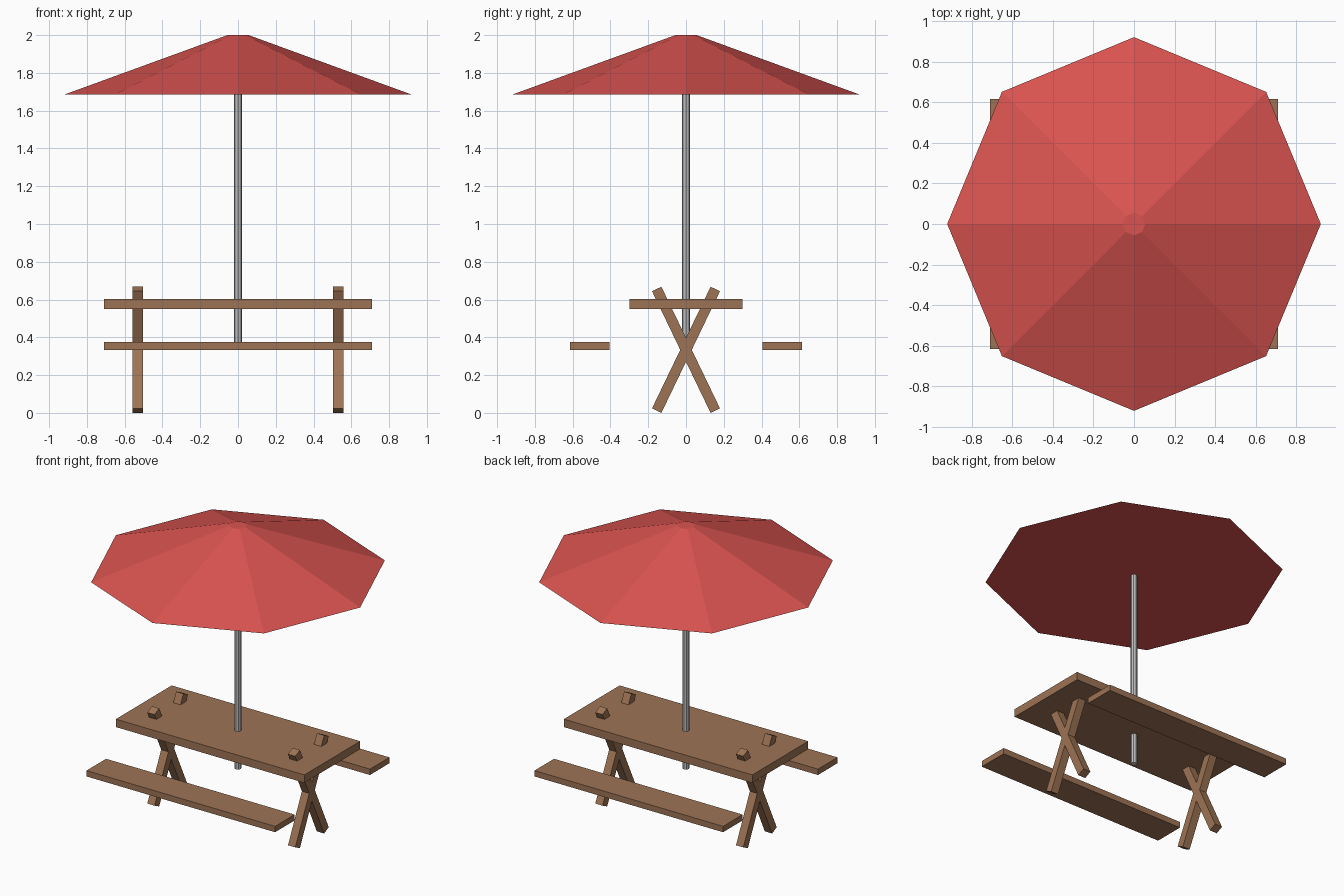
import bpy
from math import atan2, hypot

cube = bpy.data.objects.get("Cube")
if cube:
    bpy.data.objects.remove(cube, do_unlink=True)


def make_material(name, rgb):
    mat = bpy.data.materials.new(name)
    mat.use_nodes = True
    colour = (*rgb, 1)
    mat.diffuse_color = colour
    for node in mat.node_tree.nodes:
        if node.type == "BSDF_PRINCIPLED":
            node.inputs["Base Color"].default_value = colour
            node.inputs["Roughness"].default_value = 0.8
    return mat


wood = make_material("brown wood", (0.34, 0.174, 0.09))
fabric = make_material("red fabric", (0.70, 0.087, 0.08))
metal = make_material("grey metal", (0.52, 0.52, 0.52))


def finish(name, mat):
    obj = bpy.context.object
    obj.name = obj.data.name = name
    obj.data.materials.append(mat)
    return obj


def plank(name, centre, size, tilt=0):
    """Wooden box, tilted about x."""
    bpy.ops.mesh.primitive_cube_add(size=1, location=centre, rotation=(tilt, 0, 0))
    obj = finish(name, wood)
    obj.scale = size
    return obj


def tapered(name, bottom_radius, top_radius, low, high, mat):
    """Eight-sided upright cone section with corners on the axes."""
    bpy.ops.mesh.primitive_cone_add(
        vertices=8, radius1=bottom_radius, radius2=top_radius,
        depth=high - low, location=(0, 0, (low + high) / 2))
    return finish(name, mat)


# Table top and two benches
length = 1.42
plank("table_top", (0, 0, 0.577), (length, 0.60, 0.054))
for side, label in ((-1, "front"), (1, "back")):
    plank(label + "_bench", (0, side * 0.51, 0.354), (length, 0.21, 0.04))

# Crossed legs at both ends, poking through the table top
leg_width = 0.055
run, rise = 0.155, 0.322
for x, end in ((-0.53, "right"), (0.53, "left")):
    for lean, label in ((-1, "forward"), (1, "backward")):
        plank(f"{end}_leg_{label}", (x, 0, 0.334),
              (leg_width, leg_width, 2 * hypot(run, rise)),
              lean * atan2(run, rise))

# Parasol pole and canopy
tapered("parasol_pole", 0.021, 0.021, 0.345, 1.70, metal)
tapered("parasol_canopy", 0.92, 0.056, 1.685, 2.0, fabric)
